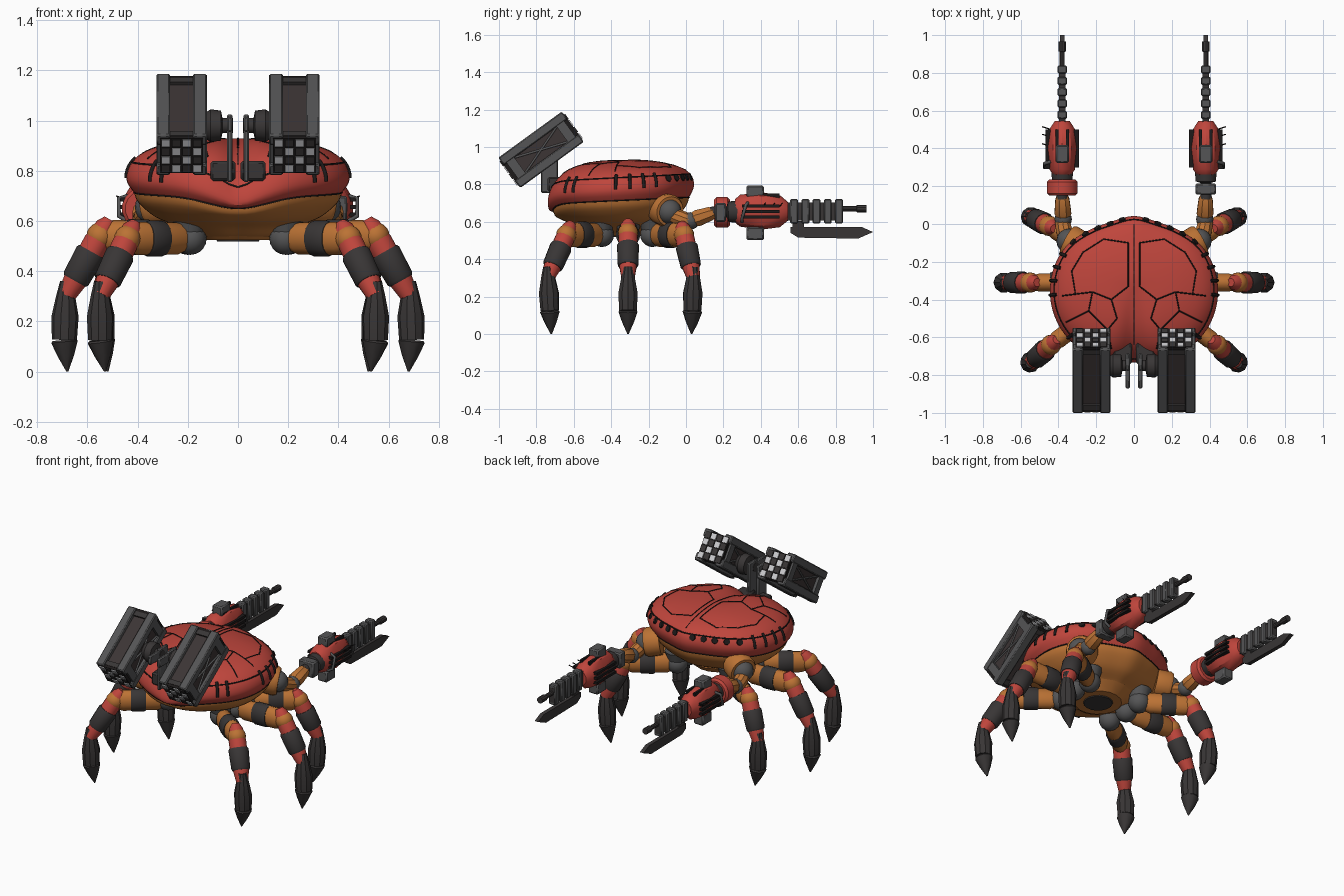
import bpy, bmesh
from math import sin, cos, pi, exp, radians
from mathutils import Vector, Matrix
from mathutils.bvhtree import BVHTree

if "Cube" in bpy.data.objects:
    bpy.data.objects.remove(bpy.data.objects["Cube"])


def material(name, r, g, b):
    m = bpy.data.materials.new(name)
    m.use_nodes = True
    m.diffuse_color = (r, g, b, 1)
    m.node_tree.nodes["Principled BSDF"].inputs["Base Color"].default_value = (r, g, b, 1)
    return m


RED = material("shell red", 0.52, 0.06, 0.045)
ORANGE = material("joint orange", 0.5, 0.17, 0.035)
DARK = material("dark armour", 0.04, 0.036, 0.036)
GREY = material("steel grey", 0.09, 0.09, 0.092)
BROWN = material("pod brown", 0.045, 0.035, 0.035)
BLACK = material("seam black", 0.012, 0.01, 0.01)
WHITE = material("warhead white", 0.6, 0.6, 0.62)
built = []


def finish(name, bm, mat):
    bmesh.ops.recalc_face_normals(bm, faces=bm.faces)
    me = bpy.data.meshes.new(name)
    bm.to_mesh(me)
    bm.free()
    ob = bpy.data.objects.new(name, me)
    me.materials.append(mat)
    bpy.context.collection.objects.link(ob)
    built.append(ob)
    return ob


def boxes(name, items, mat, frame=Matrix(), bevel=0.0):
    """Several (centre, size) boxes joined in one object."""
    bm = bmesh.new()
    for c, s in items:
        bmesh.ops.create_cube(bm, size=1, matrix=frame @ Matrix.Translation(c) @ Matrix.Diagonal((*s, 1)))
    ob = finish(name, bm, mat)
    if bevel:
        mod = ob.modifiers.new("edge", 'BEVEL')
        mod.width, mod.segments = bevel, 1


def tube(name, a, b, profile, mat, sides=14, squash=1.0):
    """Lathe of (position, radius) pairs from a to b."""
    a, b = Vector(a), Vector(b)
    d = (b - a).normalized()
    side = d.cross((0, 0, 1))
    side = side.normalized() if side.length > 0.01 else Vector((1, 0, 0))
    up = side.cross(d)
    bm = bmesh.new()
    rings = []
    for t, r in profile:
        ang = [2 * pi * (i + 0.5) / sides for i in range(sides)]
        rings.append([bm.verts.new(a.lerp(b, t) + side * r * squash * cos(q) + up * r * sin(q)) for q in ang])
    for p, q in zip(rings, rings[1:]):
        for i in range(sides):
            j = (i + 1) % sides
            bm.faces.new((p[i], p[j], q[j], q[i]))
    bm.faces.new(rings[0])
    bm.faces.new(rings[-1])
    return finish(name, bm, mat)


def ball(name, c, r, mat):
    bm = bmesh.new()
    bmesh.ops.create_uvsphere(bm, u_segments=16, v_segments=10, radius=r, matrix=Matrix.Translation(c))
    finish(name, bm, mat)


def wires(name, paths, radius, mat):
    cu = bpy.data.curves.new(name, 'CURVE')
    cu.dimensions, cu.bevel_depth, cu.bevel_resolution = '3D', radius, 1
    cu.use_fill_caps = True
    for path in paths:
        sp = cu.splines.new('POLY')
        sp.points.add(len(path) - 1)
        for pt, co in zip(sp.points, path):
            pt.co = (*co, 1)
    cu.materials.append(mat)
    ob = bpy.data.objects.new(name, cu)
    bpy.context.collection.objects.link(ob)


def spline(vals, t):
    """Smooth curve through evenly spaced values, t from 0 to 1."""
    n = len(vals) - 1
    x = min(max(t, 0), 1) * n
    i = min(int(x), n - 1)
    f = x - i
    p0, p1, p2, p3 = vals[max(i - 1, 0)], vals[i], vals[i + 1], vals[min(i + 2, n)]
    return p1 + 0.5 * f * (p2 - p0 + f * (2 * p0 - 5 * p1 + 4 * p2 - p3 + f * (3 * (p1 - p2) + p3 - p0)))


# Carapace: a radial outline carried through two vertical profiles
OUTLINE = (0.37, 0.36, 0.38, 0.415, 0.435, 0.445, 0.445, 0.435, 0.425, 0.4)
SHELL = ((0.93, 1.0, 1.0, 0.94, 0.8, 0.55, 0.28, 0.002), (0, 0.045, 0.09, 0.135, 0.175, 0.205, 0.218, 0.22))
BELLY = ((0.94, 0.9, 0.74, 0.52, 0.36, 0.002), (0.01, -0.035, -0.095, -0.135, -0.172, -0.178))


def surface(form, th, v):
    s, dz = spline(form[0], v), spline(form[1], v)
    r = s * spline(OUTLINE, abs(th) / pi)
    x, y = r * sin(th), -0.33 + r * cos(th)
    rear = min(max((-y - 0.3) / 0.4, 0), 1)
    z = 0.71 + dz + 0.06 * (y + 0.35) * s ** 4
    z -= rear * (0.05 * exp(-(x / 0.06) ** 2) * max(dz, 0) / 0.2 + 0.06 * exp(-(x / 0.16) ** 2) * s ** 4)
    return Vector((x, y, z))


def loft(name, form, mat, around=72, rows=20):
    bm = bmesh.new()
    grid = [[bm.verts.new(surface(form, -pi + 2 * pi * i / around, j / rows)) for i in range(around)]
            for j in range(rows + 1)]
    for p, q in zip(grid, grid[1:]):
        for i in range(around):
            j = (i + 1) % around
            bm.faces.new((p[i], p[j], q[j], q[i]))
    bm.faces.new(grid[-1])
    tree = BVHTree.FromBMesh(bm)
    finish(name, bm, mat)
    return tree


tree = loft("carapace", SHELL, RED)
loft("underbody", BELLY, ORANGE)
wires("rim_seam", [[surface(SHELL, -pi + pi * i / 36, v) for i in range(73)] for v in (0.02, 0.4)], 0.004, BLACK)

# Panel seams dropped onto the carapace
SEAMS = [[(0.03, -0.1), (0.03, -0.33), (0.12, -0.4)],
         [(0.38, -0.38), (0.22, -0.36), (0.12, -0.4), (0.09, -0.5), (0.14, -0.56), (0.12, -0.66)],
         [(0.22, -0.36), (0.24, -0.46), (0.14, -0.56)], [(0.24, -0.46), (0.36, -0.52)],
         [(0.03, -0.1), (0.16, -0.08), (0.27, -0.15), (0.33, -0.25), (0.31, -0.37)],
         [(0.0, 0.0), (0.0, -0.64)]]
paths = []
for sx in (1, -1):
    for seam in SEAMS:
        path = []
        for (x0, y0), (x1, y1) in zip(seam, seam[1:]):
            for k in range(11):
                x, y = x0 + (x1 - x0) * k / 10, y0 + (y1 - y0) * k / 10
                hit = tree.ray_cast(Vector((sx * x, y, 2)), Vector((0, 0, -1)))[0]
                if hit:
                    path.append(hit)
        paths.append(path)
wires("panel_seams", paths, 0.0035, BLACK)

# Side vents and front ports
wires("side_vents", [[surface(SHELL, sx * radians(a), 0.2 + 0.035 * k) for k in range(8)]
                     for sx in (1, -1) for a in (66, 76, 86, 96, 128, 136)], 0.009, BLACK)
for sx in (1, -1):
    for a in (10, 21, 32, 43, 54):
        p = surface(SHELL, sx * radians(a), 0.34)
        out = Vector((sx * sin(radians(a)), cos(radians(a)), 0.45)).normalized()
        tube("front_port", p - out * 0.02, p + out * 0.006, [(0, 0.022), (1, 0.018)], BLACK, 12)

# Belly pan and cavities
tube("belly_pan", (0, -0.33, 0.575), (0, -0.33, 0.525), [(0, 0.2), (1, 0.14)], ORANGE, 16)
tube("belly_hatch", (0, -0.33, 0.53), (0, -0.33, 0.519), [(0, 0.09), (1, 0.085)], DARK, 16)

LEGS = {"front": ((0.19, -0.18, 0.53), (0.45, -0.01, 0.53), (0.55, 0.04, 0.3), (0.52, 0.03, 0)),
        "middle": ((0.2, -0.31, 0.53), (0.55, -0.31, 0.54), (0.685, -0.31, 0.3), (0.68, -0.31, 0)),
        "rear": ((0.19, -0.45, 0.53), (0.44, -0.64, 0.53), (0.55, -0.74, 0.3), (0.53, -0.72, 0))}
POD_TILT = Matrix.Rotation(radians(36), 4, 'X')

for sx in (1, -1):
    tag = "left_" if sx > 0 else "right_"

    def at(x, y, z):
        return Vector((sx * x, y, z))

    # Walking legs
    for key, pts in LEGS.items():
        hip, knee, ankle, tip = (at(*p) for p in pts)
        n = tag + key + "_leg_"
        ball(n + "hip", hip, 0.065, GREY)
        tube(n + "socket", hip + Vector((0, 0, 0.08)), hip, [(0, 0.075), (1, 0.05)], GREY)
        tube(n + "thigh", hip, knee, [(0.05, 0.045), (0.2, 0.064), (0.85, 0.066), (1, 0.05)], ORANGE, 14, 0.75)
        tube(n + "thigh_band", hip, knee, [(0.42, 0.066), (0.45, 0.071), (0.67, 0.071), (0.7, 0.066)], DARK, 14, 0.8)
        ball(n + "knee", knee, 0.054, ORANGE)
        top = knee + (knee - ankle) * 0.28
        tube(n + "shin", top, ankle, [(0, 0.022), (0.08, 0.04), (0.3, 0.052), (0.75, 0.05), (1, 0.036)], RED)
        tube(n + "shin_band", top, ankle, [(0.42, 0.055), (0.45, 0.06), (0.77, 0.056), (0.8, 0.05)], DARK)
        mid = ankle.lerp(tip, 0.58) + at(0.01, 0, 0)
        tube(n + "foot", ankle + Vector((0, 0, 0.06)), mid,
             [(0, 0.024), (0.25, 0.038), (0.6, 0.054), (1, 0.05)], DARK, 10)
        tube(n + "claw_tip", mid, tip, [(0, 0.047), (0.06, 0.053), (0.5, 0.033), (1, 0.004)], DARK, 10)

    # Arm: shoulder socket, upper arm, elbow, forearm
    tube(tag + "shoulder_ring", at(0.27, -0.13, 0.67), at(0.355, -0.085, 0.655), [(0, 0.085), (0.8, 0.09), (1, 0.08)], ORANGE, 18)
    ball(tag + "shoulder", at(0.345, -0.09, 0.655), 0.066, GREY)
    tube(tag + "upper_arm", at(0.36, -0.09, 0.64), at(0.38, 0.02, 0.6), [(0, 0.035), (0.5, 0.045), (1, 0.04)], ORANGE, 10)
    ball(tag + "elbow", at(0.375, 0.025, 0.605), 0.046, GREY)
    tube(tag + "forearm", at(0.375, 0.02, 0.605), at(0.38, 0.15, 0.65), [(0, 0.03), (0.3, 0.048), (0.85, 0.04), (1, 0.03)], ORANGE, 8)
    tube(tag + "wrist", at(0.38, 0.13, 0.65), at(0.38, 0.29, 0.655), [(0, 0.03), (0.55, 0.03), (0.6, 0.055), (1, 0.06)], DARK, 14)
    if sx > 0:
        boxes(tag + "wrist_block", [(at(0.38, 0.185, 0.65), (0.11, 0.06, 0.1))], GREY, bevel=0.008)
    else:
        tube("right_wrist_guard", at(0.38, 0.15, 0.65), at(0.38, 0.235, 0.65),
             [(0, 0.07), (0.15, 0.083), (0.85, 0.083), (1, 0.07)], RED, 16)

    # Weapon claw: housing, side grilles, rifle, blade
    tube(tag + "gun_housing", at(0.38, 0.26, 0.66), at(0.38, 0.545, 0.655),
         [(0, 0.06), (0.1, 0.085), (0.5, 0.1), (0.85, 0.085), (1, 0.05)], RED, 10, 0.83)
    boxes(tag + "gun_clamps", [(at(0.38, 0.37, z), (0.07, 0.095, 0.07)) for z in (0.537, 0.758)], GREY, bevel=0.008)
    boxes(tag + "gun_grilles", [(at(0.38 + q * 0.075, 0.4, z), (0.025, 0.2, 0.016))
                                for q in (1, -1) for z in (0.625, 0.655, 0.685)], BLACK)
    boxes(tag + "gun_slots", [(at(0.38 + q * 0.028, 0.42, 0.735), (0.014, 0.16, 0.03)) for q in (1, -1)], BLACK)
    wires(tag + "gun_handle", [[at(0.44, 0.33, 0.7), at(0.475, 0.32, 0.69), at(0.475, 0.3, 0.62), at(0.44, 0.3, 0.6)]], 0.009, GREY)
    wires(tag + "gun_prongs", [[at(0.44, y, 0.68), at(0.485, y + 0.015, 0.7)] for y in (0.41, 0.46, 0.5)], 0.003, BLACK)
    boxes(tag + "rifle", [(at(0.38, 0.68, 0.655), (0.035, 0.32, 0.095))], DARK)
    boxes(tag + "rifle_ribs", [(at(0.38, 0.578 + 0.06 * k, 0.656), (0.05, 0.042, 0.13)) for k in range(5)], GREY, bevel=0.006)
    tube(tag + "muzzle", at(0.38, 0.83, 0.67), at(0.38, 0.965, 0.67), [(0, 0.014), (0.6, 0.014), (0.62, 0.02), (1, 0.02)], DARK, 10)
    bm = bmesh.new()
    base = bm.faces.new([bm.verts.new(at(0.367, y, z)) for y, z in
                         ((0.56, 0.572), (0.94, 0.572), (1.0, 0.545), (0.92, 0.51), (0.6, 0.515), (0.56, 0.54))])
    ext = bmesh.ops.extrude_face_region(bm, geom=[base])
    bmesh.ops.translate(bm, vec=(sx * 0.026, 0, 0), verts=[v for v in ext["geom"] if isinstance(v, bmesh.types.BMVert)])
    finish(tag + "blade", bm, DARK)
    boxes(tag + "blade_link", [(at(0.38, 0.6, 0.58), (0.022, 0.06, 0.05))], DARK)

    # Missile pod in its own tilted frame
    fr = Matrix.Translation(at(0.225, -0.775, 0.985)) @ POD_TILT
    boxes(tag + "pod_core", [((0, 0, 0), (0.16, 0.385, 0.15))], BROWN, fr)
    boxes(tag + "pod_rails", [((q * 0.073, 0, w * 0.075), (0.055, 0.42, 0.05)) for q in (1, -1) for w in (1, -1)],
          GREY, fr, 0.006)
    boxes(tag + "pod_frames", [((q * 0.087, e * 0.165, 0), (0.022, 0.05, 0.16)) for q in (1, -1) for e in (1, -1)], GREY, fr)
    boxes(tag + "pod_deck_edges", [((0, e * 0.18, w * 0.073), (0.1, 0.03, 0.03)) for e in (1, -1) for w in (1, -1)], DARK, fr)
    cells = [((i - 1.5) * 0.042, e, (j - 1.5) * 0.042, (i + j) % 2) for i in range(4) for j in range(4) for e in (1, -1)]
    boxes(tag + "pod_faces", [((0, e * 0.2, 0), (0.17, 0.022, 0.17)) for e in (1, -1)], BLACK, fr)
    boxes(tag + "pod_warheads", [((x, e * 0.213, z), (0.034, 0.008, 0.034)) for x, e, z, k in cells if k], WHITE, fr)
    boxes(tag + "pod_caps", [((x, e * 0.213, z), (0.034, 0.006, 0.034)) for x, e, z, k in cells if not k], DARK, fr)
    wires(tag + "pod_braces", [[fr @ Vector((q * 0.082, -0.14, w * 0.05)), fr @ Vector((q * 0.082, 0.14, -w * 0.05))]
                               for q in (1, -1) for w in (1, -1)], 0.006, GREY)

    # Pod mount: axle, motor, support plate
    tube(tag + "pod_axle", at(0.02, -0.75, 0.98), at(0.14, -0.75, 0.98),
         [(0, 0.03), (0.35, 0.03), (0.4, 0.06), (0.75, 0.065), (1, 0.045)], DARK, 14)
    boxes(tag + "mount_plate", [(at(0.033, -0.73, 0.89), (0.022, 0.09, 0.27)), (at(0.033, -0.8, 0.985), (0.022, 0.14, 0.06))],
          GREY, bevel=0.006)
    boxes(tag + "mount_foot", [(at(0.06, -0.68, 0.8), (0.1, 0.12, 0.08))], DARK, bevel=0.01)

# Smooth shading with sharp edges kept
for ob in bpy.context.selected_objects:
    ob.select_set(False)
for ob in built:
    ob.select_set(True)
bpy.context.view_layer.objects.active = built[0]
bpy.ops.object.shade_smooth_by_angle(angle=radians(35))
